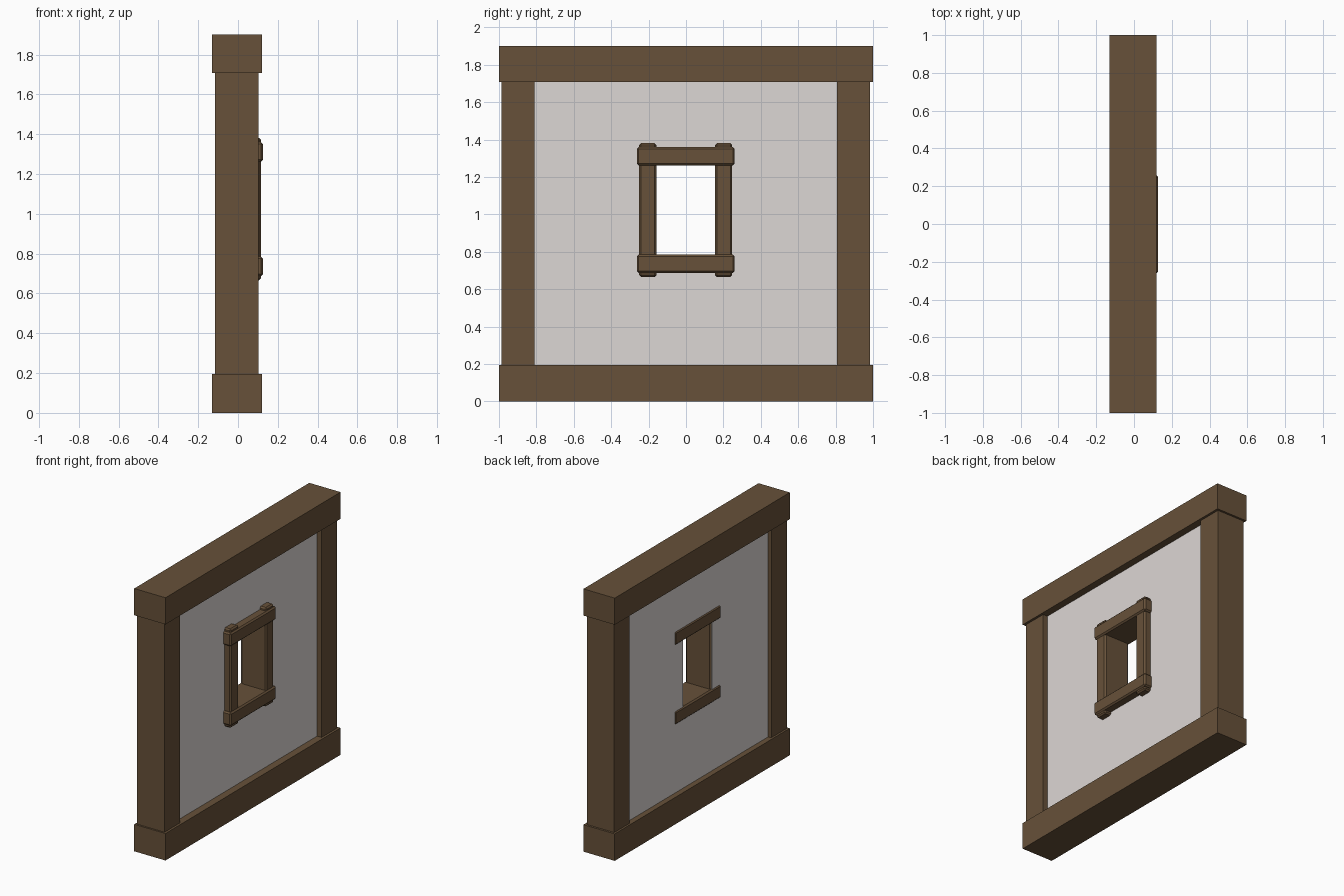
import bpy, bmesh

if "Cube" in bpy.data.objects:
    bpy.data.objects.remove(bpy.data.objects["Cube"])


def material(name, color):
    m = bpy.data.materials.new(name)
    m.diffuse_color = (*color, 1)
    m.use_nodes = True
    m.node_tree.nodes["Principled BSDF"].inputs["Base Color"].default_value = m.diffuse_color
    return m


WOOD = material("dark_wood", (0.135, 0.082, 0.041))
PLASTER = material("plaster", (0.72, 0.68, 0.66))


def finish(name, bm, mat):
    bmesh.ops.recalc_face_normals(bm, faces=bm.faces)
    me = bpy.data.meshes.new(name)
    bm.to_mesh(me)
    bm.free()
    me.materials.append(mat)
    ob = bpy.data.objects.new(name, me)
    bpy.context.collection.objects.link(ob)
    return ob


def beam(name, x, y, z, bevel=0):
    """Box spanning the given (min, max) ranges, optionally chamfered."""
    bm = bmesh.new()
    bmesh.ops.create_cube(bm, size=1)
    for v in bm.verts:
        v.co = [r[0] + (c + 0.5) * (r[1] - r[0]) for c, r in zip(v.co, (x, y, z))]
    ob = finish(name, bm, WOOD)
    if bevel:
        mod = ob.modifiers.new("chamfer", 'BEVEL')
        mod.width = bevel
        mod.segments = 1
    return ob


# Outer timber frame
for name, z in (("bottom_beam", (0, 0.195)), ("top_beam", (1.707, 1.9))):
    beam(name, (-0.13, 0.12), (-1, 1), z)
for name, y in (("left_post", (-0.987, -0.81)), ("right_post", (0.808, 0.985))):
    beam(name, (-0.115, 0.103), y, (0.19, 1.71))

# Window frame, running through the wall
for name, z in (("window_sill", (0.688, 0.785)), ("window_lintel", (1.263, 1.36))):
    beam(name, (-0.097, 0.126), (-0.263, 0.26), z, 0.01)
for name, y in (("window_left_jamb", (-0.25, -0.158)), ("window_right_jamb", (0.155, 0.247))):
    beam(name, (-0.087, 0.116), y, (0.666, 1.381), 0.01)

# Plaster wall: a rectangular ring extruded to its thickness
BACK, FRONT = -0.09, 0.067


def rectangle(bm, y0, y1, z0, z1):
    return [bm.verts.new((BACK, y, z)) for y, z in ((y0, z0), (y1, z0), (y1, z1), (y0, z1))]


bm = bmesh.new()
outer = rectangle(bm, -0.85, 0.85, 0.15, 1.75)
hole = rectangle(bm, -0.168, 0.165, 0.775, 1.273)
for i in range(4):
    j = (i + 1) % 4
    bm.faces.new((outer[i], outer[j], hole[j], hole[i]))
result = bmesh.ops.extrude_face_region(bm, geom=bm.faces[:], use_keep_orig=True)
for v in (g for g in result["geom"] if isinstance(g, bmesh.types.BMVert)):
    v.co.x = FRONT
finish("plaster_wall", bm, PLASTER)
